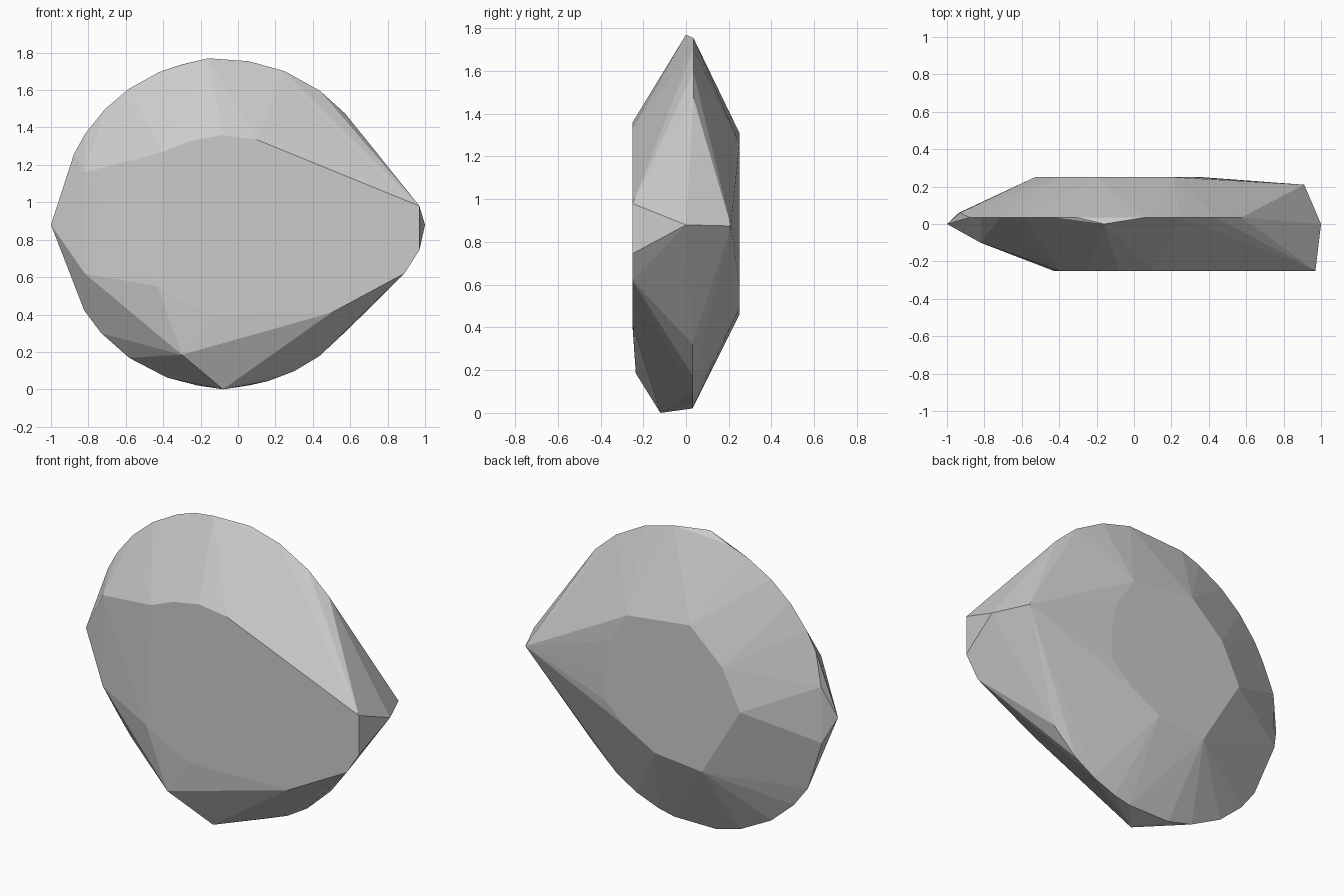
import bpy
import bmesh
from math import cos, sin, radians

# Remove the default cube only
default_cube = bpy.data.objects.get("Cube")
if default_cube:
    bpy.data.objects.remove(default_cube, do_unlink=True)


def make_material(name, colour):
    """Plain flat colour, shown in the viewport and in renders."""
    material = bpy.data.materials.new(name)
    material.use_nodes = True
    material.diffuse_color = colour
    shader = material.node_tree.nodes["Principled BSDF"]
    shader.inputs["Base Color"].default_value = colour
    return material


def outline(points, depth):
    """Lift a flat (x, z) outline to the given depth."""
    return [(x, depth, z) for x, z in points]


def arc(angles, radius, depth, centre=(-0.08, 0.885)):
    """Points on an upright circle at the given angles in degrees."""
    cx, cz = centre
    return [(cx + radius * cos(radians(a)), depth, cz + radius * sin(radians(a)))
            for a in angles]


def faceted_solid(name, points, material):
    """Wrap a set of corner points in a flat-shaded convex skin."""
    mesh = bpy.data.meshes.new(name)
    bm = bmesh.new()
    for point in points:
        bm.verts.new(point)
    hull = bmesh.ops.convex_hull(bm, input=bm.verts)
    unused = {v for v in hull["geom_interior"] + hull["geom_unused"]
              if isinstance(v, bmesh.types.BMVert) and v.is_valid and not v.link_faces}
    bmesh.ops.delete(bm, geom=list(unused), context="VERTS")
    # Merge coplanar triangles into clean facets
    bmesh.ops.dissolve_limit(bm, angle_limit=radians(0.5),
                             verts=bm.verts, edges=bm.edges)
    bmesh.ops.recalc_face_normals(bm, faces=bm.faces)
    bm.to_mesh(mesh)
    bm.free()
    mesh.materials.append(material)
    solid = bpy.data.objects.new(name, mesh)
    bpy.context.collection.objects.link(solid)
    return solid


# Round rim, broken at the chipped right end
rim = arc([42, 54, 68, 81, 105, 113, 125, 136, 147, 155], 0.88, 0.035)
rim += arc([-40, -54, -64, -74, -81, -99, -110, -125, -138, -148], 0.875, 0.03)
rim += arc([168, -170], 0.87, 0.06)

# Sharp corners that stand out from the rim
corners = [(-1, 0, 0.88), (-0.16, 0, 1.77), (1, 0, 0.88),
           (-0.08, -0.12, 0), (0.91, 0.21, 0.875)]

# Large front facet, with the bevel corners beside it
front = outline([(0.97, 0.98), (0.97, 0.745), (0.89, 0.62), (0.5, 0.41),
                 (-0.13, 0.4), (-0.3, 0.47), (-0.43, 0.55), (-0.4, 1.27),
                 (-0.25, 1.33), (-0.08, 1.36), (0.1, 1.335)], -0.25)
front += outline([(-0.82, 1.16), (-0.82, 0.62)], -0.1)
front += outline([(-0.3, 0.185)], -0.235)

# Smaller round back facet
back = outline([(0.21, 1.26), (-0.2, 1.31), (-0.41, 1.12), (-0.53, 0.88),
                (-0.28, 0.46), (0.03, 0.49), (0.23, 0.6), (0.36, 0.72),
                (0.37, 0.88), (0.33, 1.08)], 0.25)

stone_grey = make_material("stone_grey", (0.6, 0.6, 0.6, 1))
faceted_solid("cut_stone", rim + corners + front + back, stone_grey)
